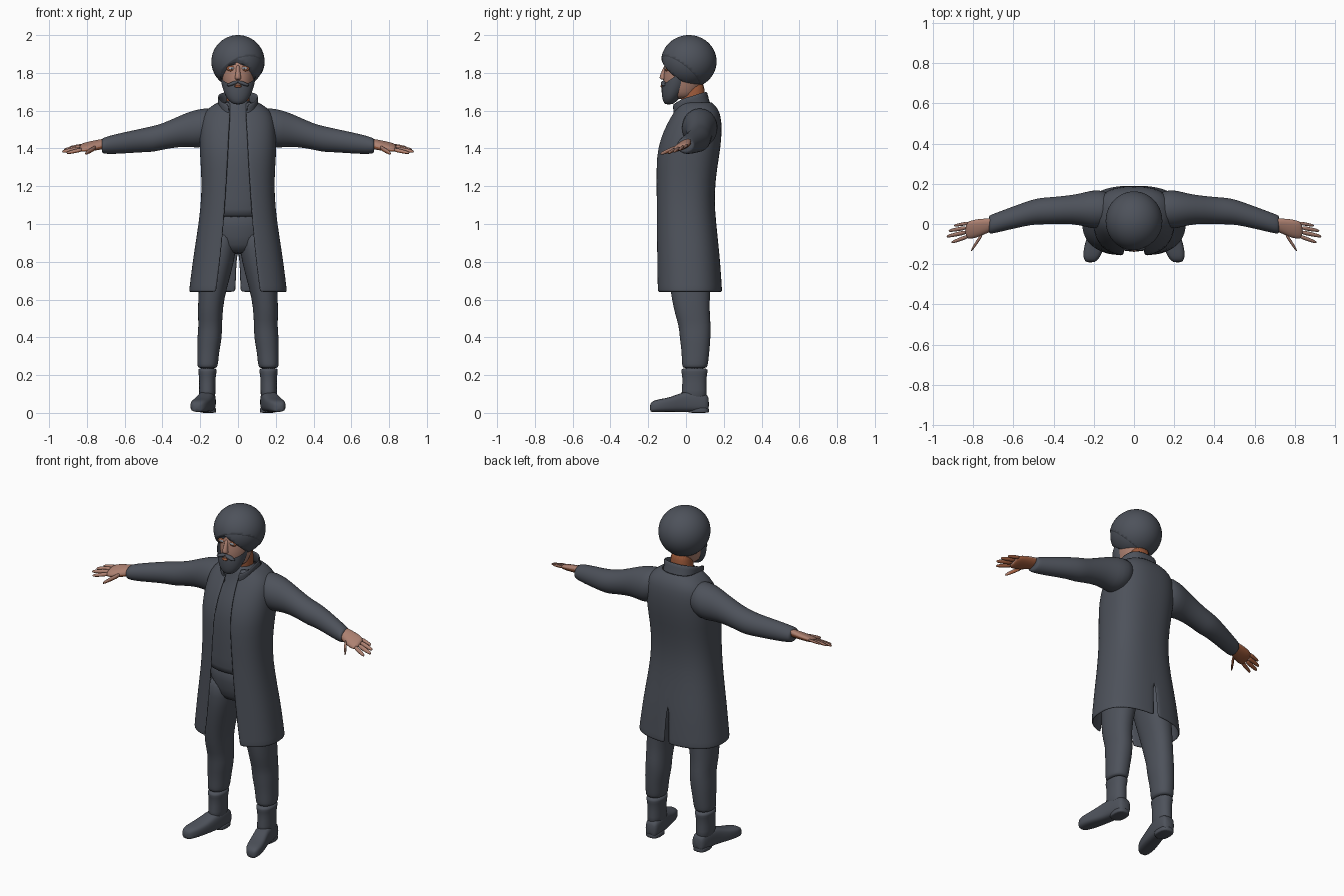
import bpy, bmesh, math
from mathutils import Vector as V, Matrix

if "Cube" in bpy.data.objects:
    bpy.data.objects.remove(bpy.data.objects["Cube"])


def material(name, rgb):
    m = bpy.data.materials.new(name)
    m.diffuse_color = (*rgb, 1)
    m.use_nodes = True
    m.node_tree.nodes["Principled BSDF"].inputs["Base Color"].default_value = m.diffuse_color
    return m


CLOTH = material("slate cloth", (0.075, 0.084, 0.104))
SKIN = material("light skin", (0.42, 0.22, 0.165))
BROWN = material("brown skin", (0.33, 0.10, 0.042))
WHITE = material("eye white", (0.42, 0.45, 0.50))


def spow(v, p):
    return math.copysign(abs(v) ** p, v)


def ring(c, a, b, n=20, p=1.0):
    """Superellipse around centre c with half-axes a and b."""
    c, a, b = V(c), V(a), V(b)
    t = [2 * math.pi * i / n for i in range(n)]
    return [c + a * spow(math.cos(k), p) + b * spow(math.sin(k), p) for k in t]


def flat_ring(z, cx, rx, yf, yb, n=24, p=0.9):
    return ring((cx, (yf + yb) / 2, z), (rx, 0, 0), (0, (yb - yf) / 2, 0), n, p)


def finish(name, bm, mat, mirror=False, thick=0, subsurf=1):
    bmesh.ops.recalc_face_normals(bm, faces=bm.faces[:])
    for f in bm.faces:
        f.smooth = True
    me = bpy.data.meshes.new(name)
    bm.to_mesh(me)
    bm.free()
    ob = bpy.data.objects.new(name, me)
    bpy.context.collection.objects.link(ob)
    me.materials.append(mat)
    if mirror:
        ob.modifiers.new("mirror", 'MIRROR').merge_threshold = 0.002
    if thick:
        s = ob.modifiers.new("thickness", 'SOLIDIFY')
        s.thickness, s.offset = thick, 0
    if subsurf:
        s = ob.modifiers.new("smooth", 'SUBSURF')
        s.levels = s.render_levels = subsurf
    return ob


def cut(bm, co, no, fill, outer=False):
    r = bmesh.ops.bisect_plane(bm, geom=bm.verts[:] + bm.edges[:] + bm.faces[:], plane_co=co,
                               plane_no=V(no).normalized(), clear_outer=outer, clear_inner=not outer)
    if fill:
        edges = [e for e in r['geom_cut'] if isinstance(e, bmesh.types.BMEdge)]
        bmesh.ops.edgeloop_fill(bm, edges=edges)


def loft(name, rings, mat, mirror=False, closed=True, plane=None, thick=0):
    bm = bmesh.new()
    rows = [[bm.verts.new(p) for p in r] for r in rings]
    n = len(rows[0])
    for a, b in zip(rows, rows[1:]):
        for i in range(n if closed else n - 1):
            j = (i + 1) % n
            bm.faces.new((a[i], a[j], b[j], b[i]))
    if closed:
        bm.faces.new(rows[0])
        bm.faces.new(rows[-1])
    if plane:
        cut(bm, *plane, fill=False, outer=True)
    return finish(name, bm, mat, mirror, thick)


def blob(name, c, r, mat, mirror=False, tilt=0, plane=None, seg=16):
    bm = bmesh.new()
    bmesh.ops.create_uvsphere(bm, u_segments=seg, v_segments=seg * 3 // 4, radius=1)
    bm.transform(Matrix.Translation(c) @ Matrix.Rotation(tilt, 4, 'Y') @ Matrix.Diagonal((*r, 1)))
    if plane:
        cut(bm, *plane, fill=True)
    return finish(name, bm, mat, mirror, subsurf=0)


def half_shell(name, sections, slit_top=0):
    """Open-fronted garment: half from the front edge round to the back seam, mirrored."""
    rows, n, p = [], 18, 0.8
    for zb, zf, w, yf, yb, gap in sections:
        t0 = math.asin((gap / w) ** (1 / p))
        row = []
        for i in range(n + 1):
            t = t0 + (math.pi - t0) * i / n
            x = w * abs(math.sin(t)) ** p if i < n else 0
            if i == n and zb < slit_top:
                x = 0.005 + 0.03 * (slit_top - zb)
            z = zb + (zf - zb) * ((1 + math.cos(t)) / 2) ** 1.5
            row.append(V((x, (yf + yb) / 2 - (yb - yf) / 2 * spow(math.cos(t), p), z)))
        rows.append(row)
    return loft(name, rows, CLOTH, mirror=True, closed=False, thick=0.01)


# Long coat with open front and back slit, and standing collar
coat = [(.64, .255, -.157, .187, .115), (.66, .253, -.157, .186, .113), (.78, .238, -.157, .178, .097),
        (.87, .225, -.157, .17, .088), (1.0, .204, -.157, .155, .075), (1.15, .187, -.157, .143, .065),
        (1.3, .191, -.157, .16, .055), (1.4, .2, -.15, .178, .05), (1.5, .197, -.115, .186, .045),
        (1.57, .187, -.075, .18, .04), (1.61, .155, -.05, .165, .04), (1.645, .098, -.035, .13, .04)]
half_shell("coat", [(s[0], *s) for s in coat], slit_top=.87)
half_shell("collar", [(1.62, 1.54, .1, -.065, .13, .045), (1.66, 1.58, .098, -.068, .115, .045),
                      (1.70, 1.63, .105, -.075, .108, .05)])

# Sleeves: x, top, bottom, front, back
sleeve = [(.1, 1.615, 1.45, 0, .15), (.18, 1.615, 1.40, -.03, .175), (.24, 1.602, 1.405, -.015, .16),
          (.3, 1.578, 1.41, 0, .145), (.4, 1.532, 1.393, 0, .135), (.45, 1.52, 1.38, -.003, .132),
          (.5, 1.508, 1.38, -.002, .125), (.6, 1.487, 1.373, -.024, .088), (.68, 1.468, 1.369, -.043, .058),
          (.715, 1.456, 1.373, -.05, .045), (.722, 1.45, 1.38, -.045, .04)]
loft("sleeve", [ring((x, (f + b) / 2, (t + u) / 2), (0, (b - f) / 2, 0), (0, 0, (t - u) / 2))
                for x, t, u, f, b in sleeve], CLOTH, mirror=True)


# Hands: everything is tilted so the thumb side hangs lower
def hand_ring(x, y, ry, rz, dz=0, n=12):
    tilt = V((0, 1, .33))
    c = V((x, y, 1.415 + .33 * (y + .03) - .1 * (x - .72) + dz))
    return ring(c, tilt * ry, (0, 0, rz), n, .85)


hands = [loft("palm", [hand_ring(x, y, ry, rz, n=16) for x, y, ry, rz in
                       [(.69, -.002, .032, .026), (.73, -.008, .036, .024), (.77, -.02, .046, .022),
                        (.81, -.028, .047, .019), (.84, -.034, .04, .013)]], SKIN, mirror=True)]
fingers = [("little_finger", .82, .005, .895, -.008, .009), ("ring_finger", .83, -.018, .922, -.034, .0105),
           ("middle_finger", .83, -.04, .932, -.062, .011), ("index_finger", .82, -.06, .908, -.092, .0105),
           ("thumb", .75, -.045, .81, -.133, .013)]
for name, x0, y0, x1, y1, r in fingers:
    hands.append(loft(name, [hand_ring(x0 + (x1 - x0) * t, y0 + (y1 - y0) * t, r * k, r * k, n=8)
                             for t, k in [(0, 1.1), (.45, 1.05), (.85, .85), (1, .45)]], SKIN, mirror=True))
for ob in hands:  # palms are browner than the backs
    ob.data.materials.append(BROWN)
    for f in ob.data.polygons:
        f.material_index = int(f.normal.z < -0.15)

# Shirt, hips and trouser legs
loft("shirt", [flat_ring(z, 0, *s) for z, *s in
               [(1.03, .165, -.135, .12), (1.06, .168, -.138, .12), (1.2, .16, -.138, .12),
                (1.38, .17, -.135, .15), (1.48, .16, -.105, .16), (1.56, .12, -.065, .15),
                (1.62, .08, -.045, .11), (1.66, .074, -.04, .1)]], CLOTH)
loft("hips", [flat_ring(z, 0, *s) for z, *s in
              [(.84, .07, -.06, .1), (.88, .15, -.1, .13), (.98, .168, -.115, .135), (1.1, .155, -.12, .12)]], CLOTH)
leg = [(1.0, .085, .075, -.11, .13), (.86, .092, .086, -.11, .135), (.74, .12, .084, -.098, .132),
       (.6, .143, .068, -.075, .126), (.52, .147, .066, -.058, .126), (.46, .147, .062, -.038, .132),
       (.4, .15, .066, -.034, .13), (.33, .157, .058, -.024, .125), (.27, .16, .056, -.022, .118),
       (.245, .162, .053, -.02, .114), (.235, .162, .045, -.012, .105)]
loft("trouser_leg", [flat_ring(*s) for s in leg], CLOTH, mirror=True)

# Boots: shaft, foot and heel
loft("boot_shaft", [flat_ring(*s) for s in
                    [(.24, .162, .05, -.025, .115), (.22, .162, .05, -.027, .116), (.19, .162, .043, -.018, .108),
                     (.12, .163, .043, -.022, .108), (.06, .163, .045, -.03, .115)]], CLOTH, mirror=True)
foot = [(.122, .156, .03, .08), (.105, .157, .04, .1), (.04, .162, .046, .115), (-.02, .172, .046, .105),
        (-.08, .19, .05, .078), (-.14, .205, .049, .068), (-.175, .213, .038, .06), (-.192, .217, .02, .042)]
loft("boot_foot", [ring((cx, y, h / 2 + .005), (w, 0, 0), (0, 0, h / 2), 20, .65)
                   for y, cx, w, h in foot], CLOTH, mirror=True)
loft("boot_heel", [flat_ring(z, .158, .042, .01, .122, 16, .7) for z in (0, .004, .02, .03)], CLOTH, mirror=True)

# Neck and head
loft("neck", [flat_ring(z, 0, .062, -.025, yb) for z, yb in [(1.55, .11), (1.65, .1), (1.78, .1)]], BROWN)
loft("head", [flat_ring(z, 0, *s, p=1) for z, *s in
              [(1.66, .05, -.09, .05), (1.70, .07, -.112, .07), (1.74, .081, -.12, .09), (1.78, .088, -.12, .1),
               (1.82, .089, -.115, .11), (1.86, .087, -.11, .11), (1.92, .07, -.07, .1)]], SKIN)
loft("nose", [flat_ring(z, 0, *s, n=12) for z, *s in
              [(1.763, .01, -.128, -.1), (1.768, .019, -.138, -.1), (1.78, .016, -.143, -.1),
               (1.81, .011, -.128, -.09), (1.845, .012, -.114, -.09)]], SKIN)

# Eyes and brows
blob("eye_socket", (.035, -.102, 1.823), (.026, .009, .015), BROWN, mirror=True)
blob("eye", (.035, -.105, 1.824), (.016, .010, .008), WHITE, mirror=True)
blob("iris", (.034, -.111, 1.824), (.006, .005, .006), CLOTH, mirror=True)
blob("eyebrow", (.037, -.105, 1.846), (.026, .01, .006), CLOTH, mirror=True, tilt=.1)

# Beard, moustache and mouth
loft("beard", [flat_ring(z, 0, *s, p=1) for z, *s in
               [(1.632, .022, -.112, -.07), (1.65, .048, -.122, -.05), (1.68, .068, -.129, -.02),
                (1.72, .083, -.13, .01), (1.76, .092, -.124, .02), (1.80, .094, -.12, .02),
                (1.84, .094, -.115, .02)]], CLOTH, plane=((0, -.125, 1.735), (0, -.7, 1)))
blob("moustache", (.027, -.117, 1.744), (.034, .016, .010), CLOTH, mirror=True, tilt=.35)
blob("mouth", (0, -.126, 1.729), (.019, .009, .007), BROWN)

# Turban: two wraps cut at opposite slants, crossing over the forehead
blob("turban_inner_wrap", (0, .015, 1.86), (.137, .144, .138), CLOTH, seg=40,
     plane=((0, -.13, 1.872), (.42, .78, 1)))
blob("turban_outer_wrap", (0, .015, 1.86), (.141, .147, .140), CLOTH, seg=40,
     plane=((0, -.13, 1.878), (-.42, .78, 1)))
